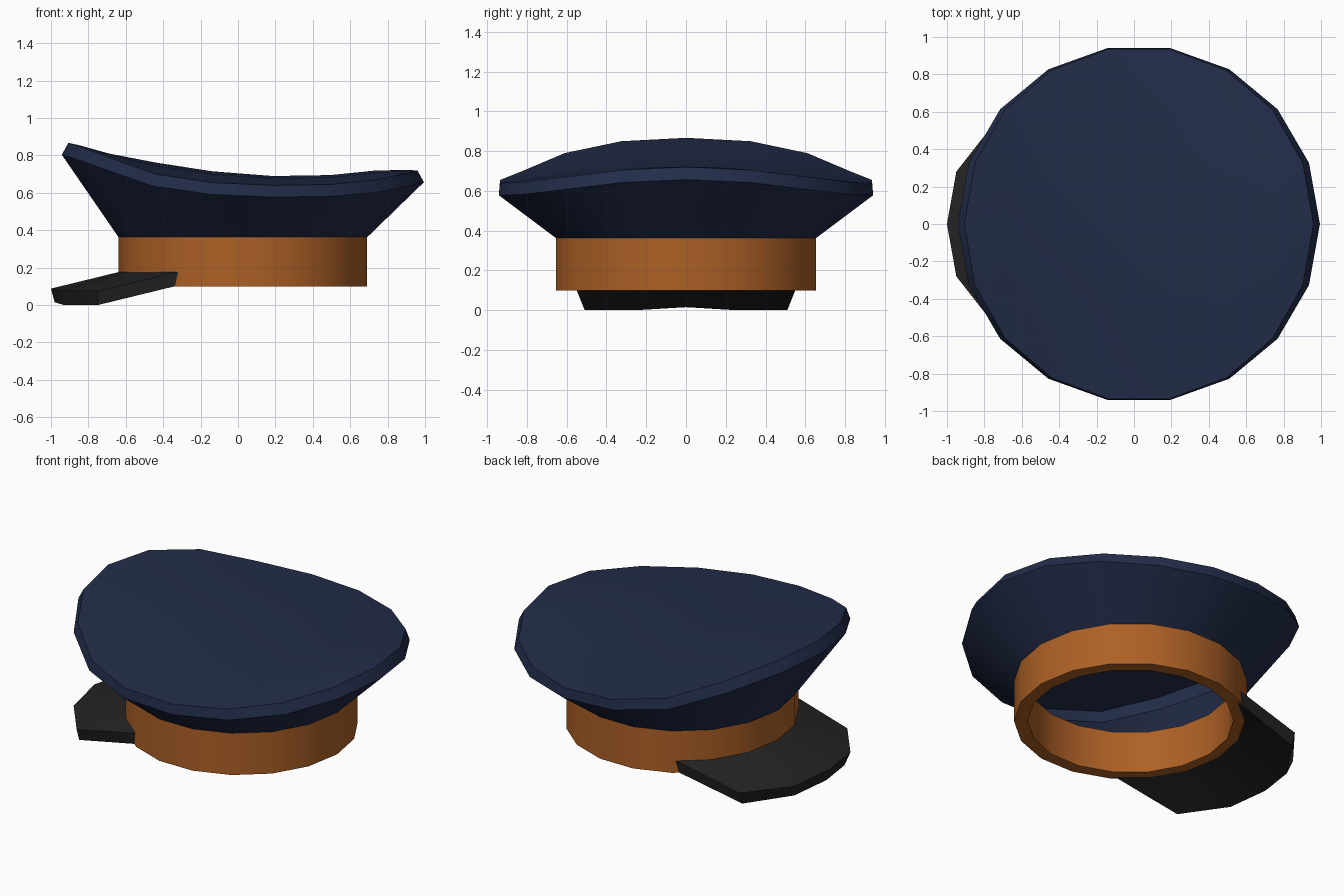
import bpy, bmesh
from math import sin, cos, pi, radians

cube = bpy.data.objects.get("Cube")
if cube:
    bpy.data.objects.remove(cube, do_unlink=True)

SIDES = 18
CX = 0.026            # centre of the rings; the peak side points to -x


def material(name, rgb):
    m = bpy.data.materials.new(name)
    m.use_nodes = True
    colour = (*rgb, 1)
    m.diffuse_color = colour
    m.node_tree.nodes["Principled BSDF"].inputs["Base Color"].default_value = colour
    return m


def finish(bm, name, mat, recalc=True):
    if recalc:
        bmesh.ops.recalc_face_normals(bm, faces=bm.faces)
    mesh = bpy.data.meshes.new(name)
    bm.to_mesh(mesh)
    bm.free()
    mesh.materials.append(mat)
    ob = bpy.data.objects.new(name, mesh)
    bpy.context.collection.objects.link(ob)
    bpy.ops.object.select_all(action='DESELECT')
    ob.select_set(True)
    bpy.context.view_layer.objects.active = ob
    bpy.ops.object.shade_smooth_by_angle(angle=radians(30))
    return ob


def ring(bm, rx, ry, height, cx=CX):
    """Ring of vertices, index 0 at the front tip; height is a function of index."""
    return [bm.verts.new((cx - rx * cos(2 * pi * i / SIDES),
                          ry * sin(2 * pi * i / SIDES), height(i)))
            for i in range(SIDES)]


def bridge(bm, a, b, closed=True):
    n = len(a)
    for i in range(n if closed else n - 1):
        j = (i + 1) % n
        bm.faces.new((a[i], a[j], b[j], b[i]))


navy = material("navy_cloth", (0.0165, 0.026, 0.068))
orange = material("orange_band", (0.42, 0.118, 0.019))
black = material("black_peak", (0.0165, 0.0165, 0.0165))

# Band: hollow tube
bm = bmesh.new()
loops = [ring(bm, r, r, lambda i, z=z: z)
         for r, z in ((0.665, 0.1), (0.665, 0.363), (0.588, 0.363), (0.588, 0.1))]
for k in range(4):
    bridge(bm, loops[k], loops[(k + 1) % 4])
finish(bm, "band", orange)

# Crown: flared side, narrow rim and a saddle-shaped top
rim_z = [0.867, 0.85, 0.79, 0.70, 0.655, 0.64, 0.645, 0.67, 0.705, 0.72]
bulge = [0, 0.005, 0.02, 0.062, 0.06, 0.05, 0.05, 0.05, 0.017, 0]


def rim_height(i):
    return rim_z[min(i, SIDES - i)]


bm = bmesh.new()
base = ring(bm, 0.665, 0.665, lambda i: 0.363)
wide = ring(bm, 0.968, 0.955, lambda i: rim_height(i) - 0.063)
rim = ring(bm, 0.933, 0.95, rim_height)
bridge(bm, base, wide)
bridge(bm, wide, rim)

rows = []
for i in range(1, 9):
    left, right = rim[i], rim[SIDES - i]
    row = [left]
    for t in (0.5, 0, -0.5):
        row.append(bm.verts.new((left.co.x, left.co.y * t,
                                 left.co.z + bulge[i] * (1 - t * t))))
    rows.append(row + [right])
for a, b in zip(rows, rows[1:]):
    bridge(bm, a, b, closed=False)
for tip, row in ((rim[0], rows[0]), (rim[9], rows[-1])):
    for a, b in zip(row, row[1:]):
        bm.faces.new((tip, a, b))
finish(bm, "crown", navy)

# Peak: sloping plate hugging the front of the band
half_top = [(-0.31, 0.565, 0.18), (-0.75, 0.535, 0.075), (-0.95, 0.28, 0.075)]
half_low = [(-0.34, 0.55, 0.1), (-0.75, 0.51, 0.0), (-0.93, 0.25, 0.0)]


def outer_edge(bm, half, tip):
    pts = half + [tip] + [(x, -y, z) for x, y, z in reversed(half)]
    return [bm.verts.new(p) for p in pts]


def inner_edge(bm, z):
    return [bm.verts.new((CX - 0.65 * cos(a), 0.65 * sin(a), z))
            for a in (radians(60 - 20 * k) for k in range(7))]


bm = bmesh.new()
top_out = outer_edge(bm, half_top, (-1.0, 0, 0.088))
low_out = outer_edge(bm, half_low, (-0.98, 0, 0.015))
top_in, low_in = inner_edge(bm, 0.18), inner_edge(bm, 0.1)
edges = [top_in, top_out, low_out, low_in]
for k in range(4):
    bridge(bm, edges[k], edges[(k + 1) % 4], closed=False)
for end in (0, -1):
    bm.faces.new([e[end] for e in edges])
finish(bm, "peak", black)
